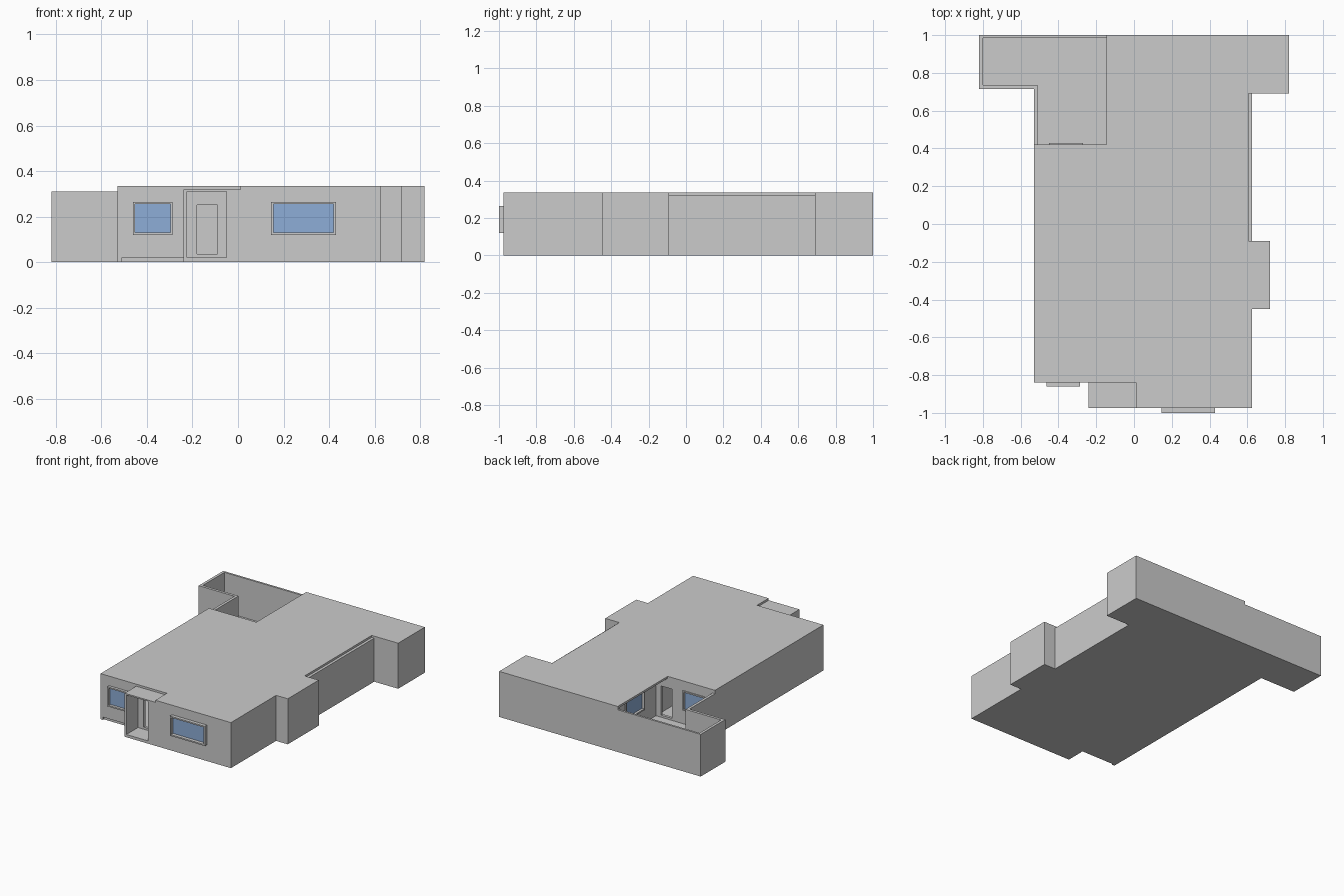
import bpy

if "Cube" in bpy.data.objects:
    bpy.data.objects.remove(bpy.data.objects["Cube"])


def rect(u0, u1, v0, v1):
    return [(u0, v0), (u1, v0), (u1, v1), (u0, v1)]


def panel(name, plane, loops, w0, w1, material=None):
    """Flat plate with an outline and optional holes, thick from w0 to w1."""
    curve = bpy.data.curves.new(name + "_profile", 'CURVE')
    curve.dimensions = '2D'
    curve.fill_mode = 'BOTH'
    curve.extrude = (w1 - w0) / 2
    for pts in loops:
        s = curve.splines.new('POLY')
        s.points.add(len(pts) - 1)
        for p, (u, v) in zip(s.points, pts):
            p.co = (u, v, 0, 1)
        s.use_cyclic_u = True
    tmp = bpy.data.objects.new(name + "_tmp", curve)
    bpy.context.collection.objects.link(tmp)
    deps = bpy.context.evaluated_depsgraph_get()
    mesh = bpy.data.meshes.new_from_object(tmp.evaluated_get(deps))
    bpy.data.objects.remove(tmp)
    bpy.data.curves.remove(curve)
    mid = (w0 + w1) / 2
    for vert in mesh.vertices:
        u, v, w = vert.co
        if plane == 'XY':
            vert.co = (u, v, mid + w)
        elif plane == 'XZ':
            vert.co = (u, mid - w, v)
        else:
            vert.co = (mid + w, u, v)
    mesh.materials.clear()
    if material:
        mesh.materials.append(material)
    for poly in mesh.polygons:
        poly.use_smooth = False
    mesh.name = name
    ob = bpy.data.objects.new(name, mesh)
    bpy.context.collection.objects.link(ob)
    return ob


T = 0.02          # wall thickness
TOP = 0.32        # underside of roof
LOW = 0.31        # courtyard wall height

glass = bpy.data.materials.new("window_glass")
glass.diffuse_color = (0.27, 0.42, 0.68, 1)
glass.use_nodes = True
glass.node_tree.nodes["Principled BSDF"].inputs["Base Color"].default_value = glass.diffuse_color

# Floor slab under house, porch and courtyard
panel("floor_slab", 'XY', [[
    (-0.525, -0.83), (-0.235, -0.83), (-0.235, -0.975), (-0.045, -0.975),
    (-0.045, -0.965), (0.615, -0.965), (0.615, -0.44), (0.71, -0.44),
    (0.71, -0.10), (0.615, -0.10), (0.615, 0.70), (0.81, 0.70), (0.81, 0.99),
    (-0.81, 0.99), (-0.81, 0.725), (-0.525, 0.725)]], 0, 0.02)

# Flat roof, set back along the right side
panel("roof", 'XY', [[
    (-0.53, -0.84), (0.01, -0.84), (0.01, -0.975), (0.625, -0.975),
    (0.625, -0.45), (0.72, -0.45), (0.72, -0.09), (0.605, -0.09),
    (0.605, 0.69), (0.82, 0.69), (0.82, 1.0), (-0.145, 1.0),
    (-0.145, 0.42), (-0.53, 0.42)]], TOP, 0.335)

# Window and door openings
front_left = rect(-0.452, -0.297, 0.13, 0.255)
front_right = rect(0.155, 0.42, 0.13, 0.255)
court_back = rect(-0.44, -0.28, 0.13, 0.255)
court_side = rect(0.57, 0.77, 0.13, 0.255)
door = rect(-0.18, -0.09, 0.035, 0.25)

# Walls: name, plane, outer range across, along from/to, bottom, top, holes
walls = [
    ("front_left_wall", 'XZ', -0.84, -0.82, -0.53, -0.05, 0.02, TOP, [front_left, door]),
    ("front_right_wall", 'XZ', -0.975, -0.955, -0.05, 0.625, 0, TOP, [front_right]),
    ("right_front_wall", 'YZ', 0.605, 0.625, -0.975, -0.45, 0, TOP, []),
    ("bay_front_wall", 'XZ', -0.45, -0.43, 0.605, 0.72, 0, TOP, []),
    ("bay_side_wall", 'YZ', 0.70, 0.72, -0.45, -0.09, 0, TOP, []),
    ("bay_back_wall", 'XZ', -0.11, -0.09, 0.605, 0.72, 0, TOP, []),
    ("right_middle_wall", 'YZ', 0.605, 0.625, -0.09, 0.69, 0, TOP, []),
    ("wing_front_wall", 'XZ', 0.69, 0.71, 0.605, 0.82, 0, TOP, []),
    ("wing_side_wall", 'YZ', 0.80, 0.82, 0.69, 1.0, 0, TOP, []),
    ("back_wall", 'XZ', 0.98, 1.0, -0.145, 0.82, 0, TOP, []),
    ("left_wall", 'YZ', -0.53, -0.51, -0.84, 0.42, 0.0, TOP, []),
    ("courtyard_house_wall", 'XZ', 0.40, 0.42, -0.53, -0.05, 0, TOP, [court_back, door]),
    ("spine_wall", 'YZ', -0.05, -0.03, -0.975, 0.98, 0, TOP, [court_side]),
    ("courtyard_left_wall", 'YZ', -0.53, -0.51, 0.42, 0.735, 0, LOW, []),
    ("courtyard_front_wall", 'XZ', 0.715, 0.735, -0.82, -0.51, 0, LOW, []),
    ("courtyard_end_wall", 'YZ', -0.82, -0.80, 0.715, 1.0, 0, LOW, []),
    ("courtyard_back_wall", 'XZ', 0.985, 1.0, -0.82, -0.145, 0, LOW, []),
    ("porch_side_wall", 'YZ', -0.24, -0.225, -0.975, -0.84, 0, LOW, []),
]
for name, plane, w0, w1, u0, u1, z0, z1, holes in walls:
    panel(name, plane, [rect(u0, u1, z0, z1)] + holes, w0, w1)

# Porch canopy, lower than the roof
panel("porch_canopy", 'XY', [rect(-0.24, 0.01, -0.975, -0.84)], LOW, TOP)

# Window frames and glass: name, plane, opening, frame range, glass position
windows = [
    ("front_left_window", 'XZ', front_left, -0.86, -0.82, -0.84),
    ("front_right_window", 'XZ', front_right, -1.0, -0.955, -0.975),
    ("courtyard_window", 'XZ', court_back, 0.40, 0.428, 0.408),
    ("courtyard_side_window", 'YZ', court_side, -0.06, -0.03, -0.042),
]
for name, plane, hole, w0, w1, g in windows:
    (u0, z0), (u1, z1) = hole[0], hole[2]
    panel(name + "_frame", plane,
          [rect(u0 - 0.01, u1 + 0.01, z0 - 0.01, z1 + 0.01), hole], w0, w1)
    panel(name + "_glass", plane, [hole], g, g + 0.006, glass)
